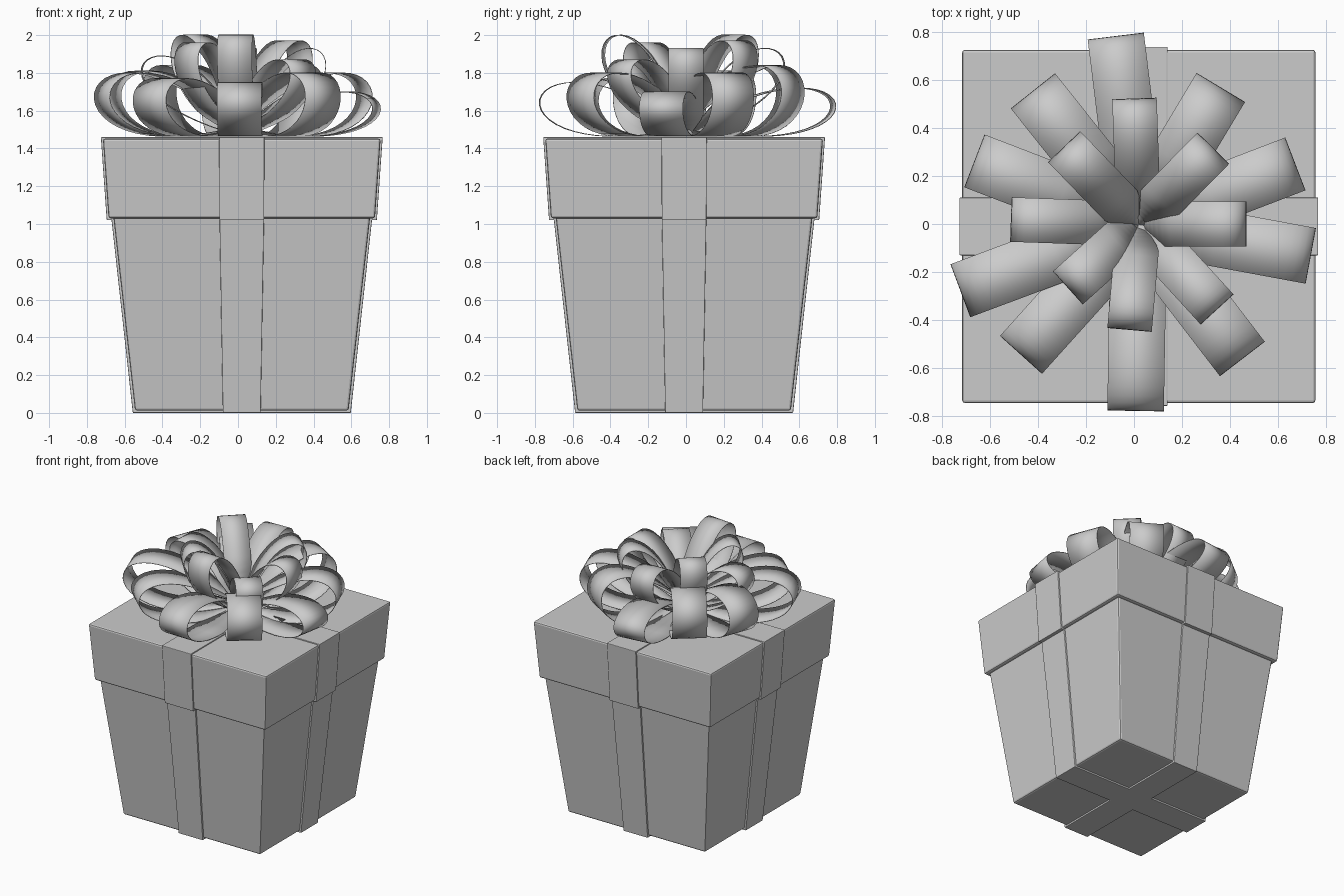
import bpy, bmesh, math

old = bpy.data.objects.get("Cube")
if old:
    bpy.data.objects.remove(old, do_unlink=True)

grey = bpy.data.materials.new("light grey")
grey.use_nodes = True
colour = (0.6, 0.6, 0.6, 1)
grey.diffuse_color = colour
grey.node_tree.nodes["Principled BSDF"].inputs["Base Color"].default_value = colour

CENTRE = (0.02, -0.01)
LID_TOP = 1.46


def add_object(name, bm):
    bmesh.ops.recalc_face_normals(bm, faces=bm.faces)
    mesh = bpy.data.meshes.new(name)
    bm.to_mesh(mesh)
    bm.free()
    mesh.materials.append(grey)
    obj = bpy.data.objects.new(name, mesh)
    bpy.context.collection.objects.link(obj)
    return obj


def taper_box(name, low, high, z0, z1, bevel):
    """Box whose half sizes go from low at z0 to high at z1."""
    bm = bmesh.new()
    bmesh.ops.create_cube(bm, size=2)
    for v in bm.verts:
        half, z = (high, z1) if v.co.z > 0 else (low, z0)
        v.co = (CENTRE[0] + v.co.x * half[0], CENTRE[1] + v.co.y * half[1], z)
    obj = add_object(name, bm)
    mod = obj.modifiers.new("soft edges", "BEVEL")
    mod.width = bevel
    mod.segments = 2
    return obj


# Box and lid
taper_box("box_body", (0.565, 0.565), (0.68, 0.68), 0.012, 1.04, 0.012)
taper_box("lid", (0.705, 0.705), (0.735, 0.735), 1.03, 1.452, 0.012)

# Flat ribbons crossing around the box and lid
for label, flip in (("front_back", 1), ("left_right", -1)):
    taper_box("box_ribbon_" + label, (0.1, 0.577)[::flip], (0.118, 0.691)[::flip],
              0, 1.035, 0.004)
    taper_box("lid_ribbon_" + label, (0.118, 0.715)[::flip], (0.12, 0.746)[::flip],
              1.02, LID_TOP, 0.004)


def bow_loop(name, azimuth, reach, top, width, tilt, fat):
    """Teardrop ribbon loop, scaled to a given reach and top height."""
    steps = 40
    tilt = math.radians(tilt)
    profile = []
    for i in range(steps + 1):
        a = 2 * math.pi * i / steps
        s = (1 - math.cos(a)) / 2
        h = -fat * math.sin(a) * math.sin(a / 2) if a < math.pi else \
            fat * abs(math.sin(a)) * math.sin(a / 2)
        profile.append((s * math.cos(tilt) - h * math.sin(tilt),
                        s * math.sin(tilt) + h * math.cos(tilt), s))
    far = max(p[0] for p in profile)
    low = min(p[1] for p in profile)
    high = max(p[1] for p in profile)
    az = math.radians(azimuth)
    ca, sa = math.cos(az), math.sin(az)
    bm = bmesh.new()
    rows = []
    for r, z, s in profile:
        r *= reach / far
        z = LID_TOP + 0.004 + (z - low) / (high - low) * (top - LID_TOP - 0.004)
        half = width / 2 * min(1, 0.12 + 2.2 * s)
        rows.append([bm.verts.new((CENTRE[0] + r * ca - k * half * sa,
                                   r * sa + k * half * ca, z)) for k in (-1, 1)])
    for a, b in zip(rows, rows[1:]):
        bm.faces.new((a[0], a[1], b[1], b[0]))
    obj = add_object(name, bm)
    mod = obj.modifiers.new("ribbon thickness", "SOLIDIFY")
    mod.thickness = 0.004
    mod.offset = 0
    bpy.ops.object.select_all(action="DESELECT")
    obj.select_set(True)
    bpy.context.view_layer.objects.active = obj
    bpy.ops.object.shade_smooth_by_angle(angle=math.radians(40))


# Bow loops: azimuth, reach, top height
outer = [(97, .785, 1.72), (59, .66, 1.84), (21, .695, 1.8), (-10.5, .725, 1.7),
         (-52.5, .705, 1.8), (269, .775, 1.75), (228, .73, 1.77), (200.5, .79, 1.8),
         (159, .73, 1.81), (128.5, .705, 1.84)]
inner = [(92, .52, 1.93), (45.5, .44, 1.97), (0, .445, 1.93), (-47.5, .48, 1.87),
         (265, .44, 2), (222, .395, 1.96), (178, .53, 1.89), (134, .445, 2)]
for i, (az, reach, top) in enumerate(outer):
    bow_loop(f"outer_bow_loop_{i + 1}", az, reach, top, 0.235, 12, 0.24)
for i, (az, reach, top) in enumerate(inner):
    bow_loop(f"inner_bow_loop_{i + 1}", az, reach, top, 0.185, 46, 0.25)
